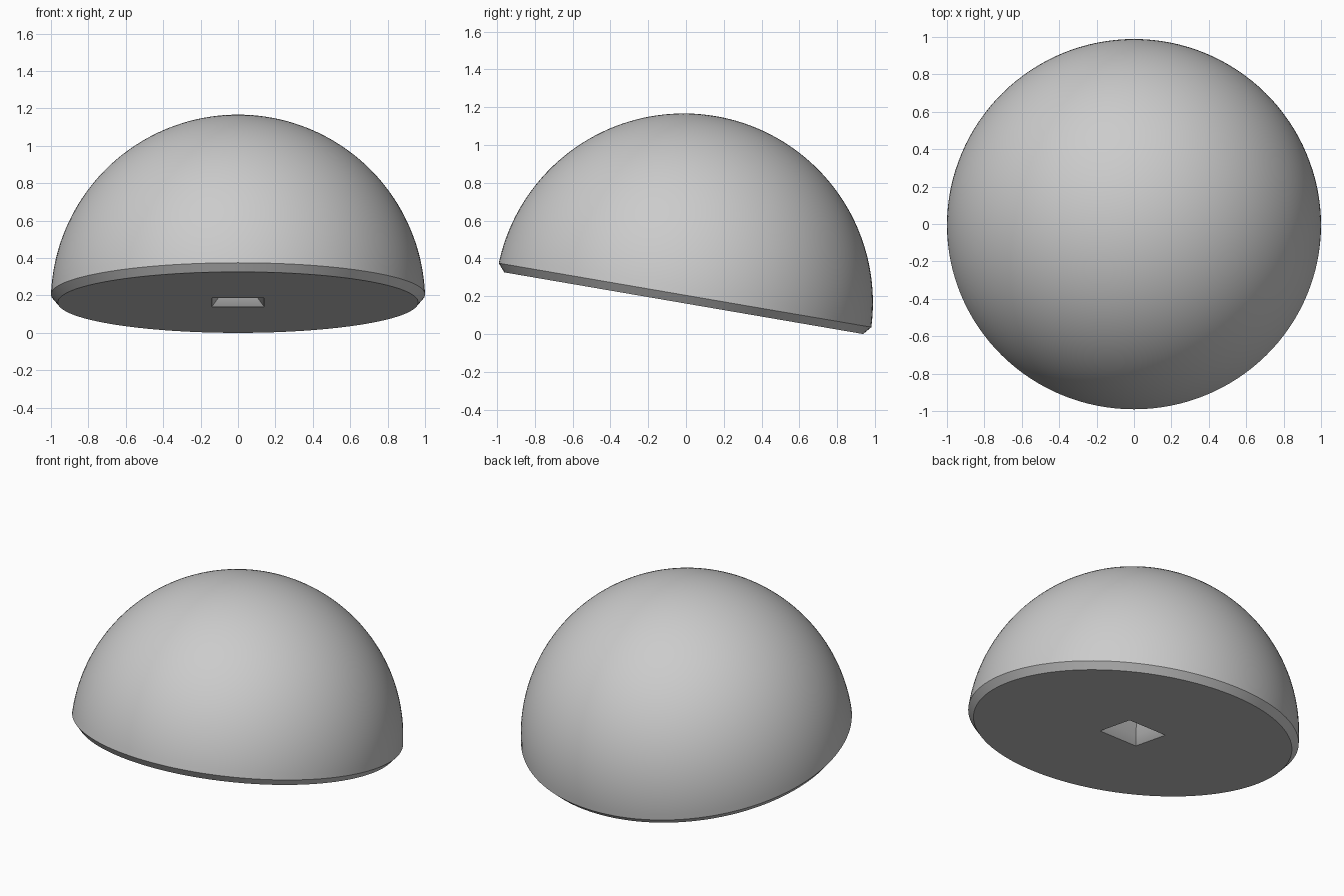
import bpy, bmesh, math
from mathutils import Matrix

cube = bpy.data.objects.get("Cube")
if cube:
    bpy.data.objects.remove(cube, do_unlink=True)

SIDES = 128                      # divisible by 8, so square rings get true corners
TILT = math.radians(-9.75)
DROP = 0.04                      # sphere centre lies this far below the rim
RADIUS = math.hypot(1, DROP)

# One plain grey
grey = bpy.data.materials.new("grey")
grey.use_nodes = True
colour = (0.6, 0.6, 0.6, 1)
grey.diffuse_color = colour
grey.node_tree.nodes["Principled BSDF"].inputs["Base Color"].default_value = colour


def ring(bm, size, z, square=False):
    """Closed ring of vertices, round or square, at height z."""
    verts = []
    for i in range(SIDES):
        a = math.tau * i / SIDES
        c, s = math.cos(a), math.sin(a)
        r = size / max(abs(c), abs(s)) if square else size
        verts.append(bm.verts.new((r * c, r * s, z)))
    return verts


bm = bmesh.new()
# Tapered square pocket, flat base and chamfered edge
rings = [
    ring(bm, 0.06, 0.13, True),
    ring(bm, 0.103, 0.002, True),
    ring(bm, 0.14, -0.043, True),
    ring(bm, 0.9635, -0.043),
]
# Spherical dome from the rim to just below the pole
STEPS = 40
start = math.asin(DROP / RADIUS)
for k in range(STEPS):
    a = start + (math.pi / 2 - start) * k / STEPS
    rings.append(ring(bm, RADIUS * math.cos(a), RADIUS * math.sin(a) - DROP))

for low, high in zip(rings, rings[1:]):
    for i in range(SIDES):
        j = (i + 1) % SIDES
        bm.faces.new((low[i], low[j], high[j], high[i]))

# Pocket end and dome pole
bm.faces.new(rings[0])
pole = bm.verts.new((0, 0, RADIUS - DROP))
for i in range(SIDES):
    bm.faces.new((rings[-1][i], rings[-1][(i + 1) % SIDES], pole))

bmesh.ops.recalc_face_normals(bm, faces=bm.faces)
bm.transform(Matrix.Translation((0, -0.005, 0.2055)) @ Matrix.Rotation(TILT, 4, "X"))
mesh = bpy.data.meshes.new("tilted_dome")
bm.to_mesh(mesh)
bm.free()
mesh.materials.append(grey)

dome = bpy.data.objects.new("tilted_dome", mesh)
bpy.context.collection.objects.link(dome)
bpy.ops.object.select_all(action="DESELECT")
dome.select_set(True)
bpy.context.view_layer.objects.active = dome
bpy.ops.object.shade_smooth_by_angle(angle=math.radians(25))
